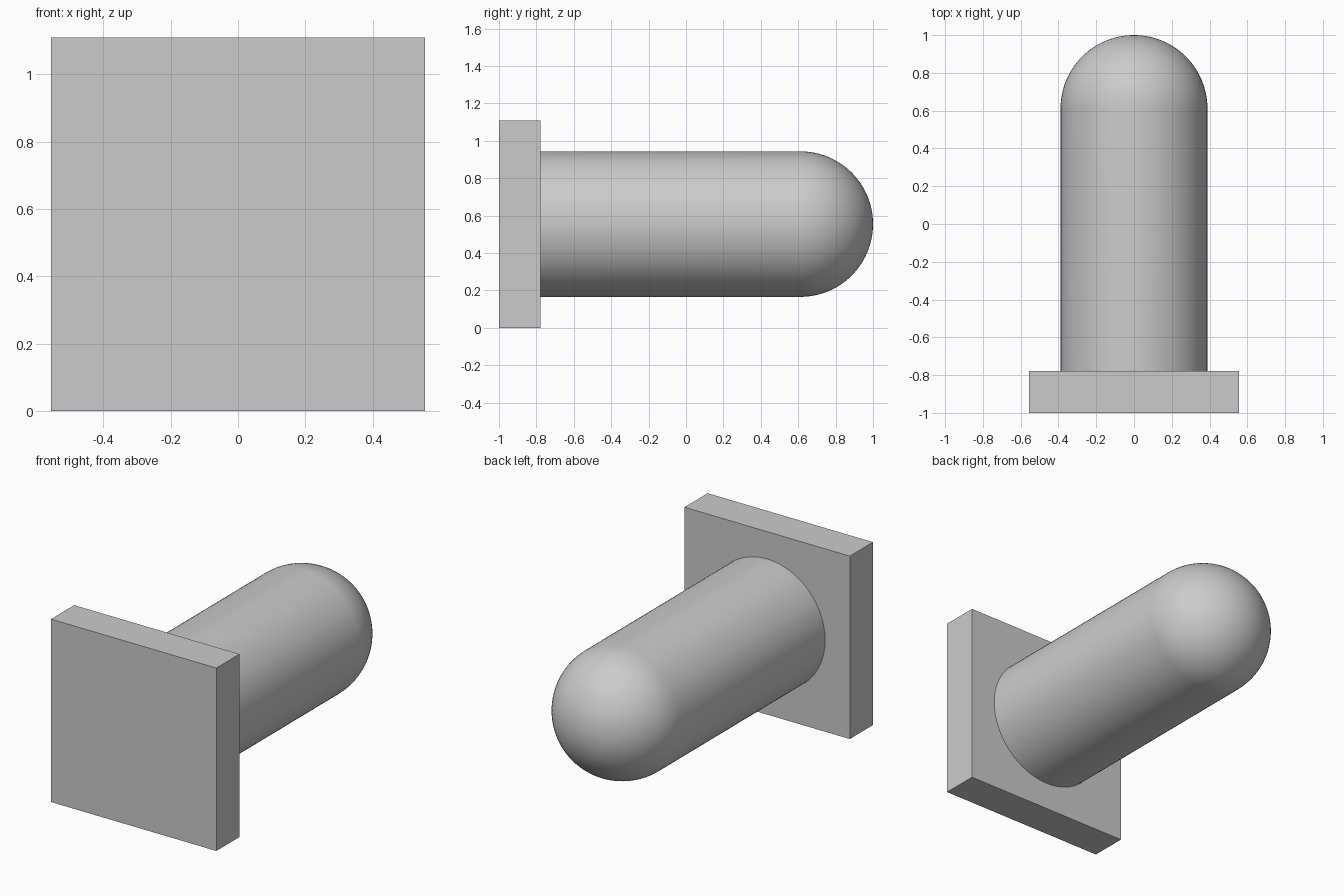
import bpy
import bmesh
from math import sin, cos, pi, radians
from mathutils import Vector

cube = bpy.data.objects.get("Cube")
if cube:
    bpy.data.objects.remove(cube, do_unlink=True)

SIDE = 1.11          # square plate side
THICK = 0.222        # plate thickness
RADIUS = 0.389       # shaft and dome radius
MID_Z = SIDE / 2
PLATE_BACK = -1 + THICK
DOME_START = 1 - RADIUS

grey = bpy.data.materials.new("light grey")
grey.use_nodes = True
colour = (0.6, 0.6, 0.6, 1)
grey.diffuse_color = colour
grey.node_tree.nodes["Principled BSDF"].inputs["Base Color"].default_value = colour


def add_object(name, bm):
    bmesh.ops.recalc_face_normals(bm, faces=bm.faces)
    mesh = bpy.data.meshes.new(name)
    bm.to_mesh(mesh)
    bm.free()
    mesh.materials.append(grey)
    obj = bpy.data.objects.new(name, mesh)
    bpy.context.collection.objects.link(obj)
    return obj


# Square base plate
bm = bmesh.new()
bmesh.ops.create_cube(bm, size=1)
bmesh.ops.scale(bm, vec=(SIDE, THICK, SIDE), verts=bm.verts)
bmesh.ops.translate(bm, vec=(0, -1 + THICK / 2, MID_Z), verts=bm.verts)
add_object("base_plate", bm)

# Round shaft with a hemispherical end, turned from one profile
bm = bmesh.new()
steps = 24
profile = [(0, PLATE_BACK), (RADIUS, PLATE_BACK)]
for i in range(steps + 1):
    a = i / steps * pi / 2
    profile.append((RADIUS * cos(a), DOME_START + RADIUS * sin(a)))
verts = [bm.verts.new((r, y, MID_Z)) for r, y in profile]
edges = [bm.edges.new(pair) for pair in zip(verts, verts[1:])]
bmesh.ops.spin(bm, geom=verts + edges, cent=Vector((0, 0, MID_Z)),
               axis=(0, 1, 0), angle=2 * pi, steps=96)
bmesh.ops.remove_doubles(bm, verts=bm.verts, dist=0.0005)
shaft = add_object("domed_shaft", bm)

bpy.ops.object.select_all(action="DESELECT")
shaft.select_set(True)
bpy.context.view_layer.objects.active = shaft
bpy.ops.object.shade_smooth_by_angle(angle=radians(30))
